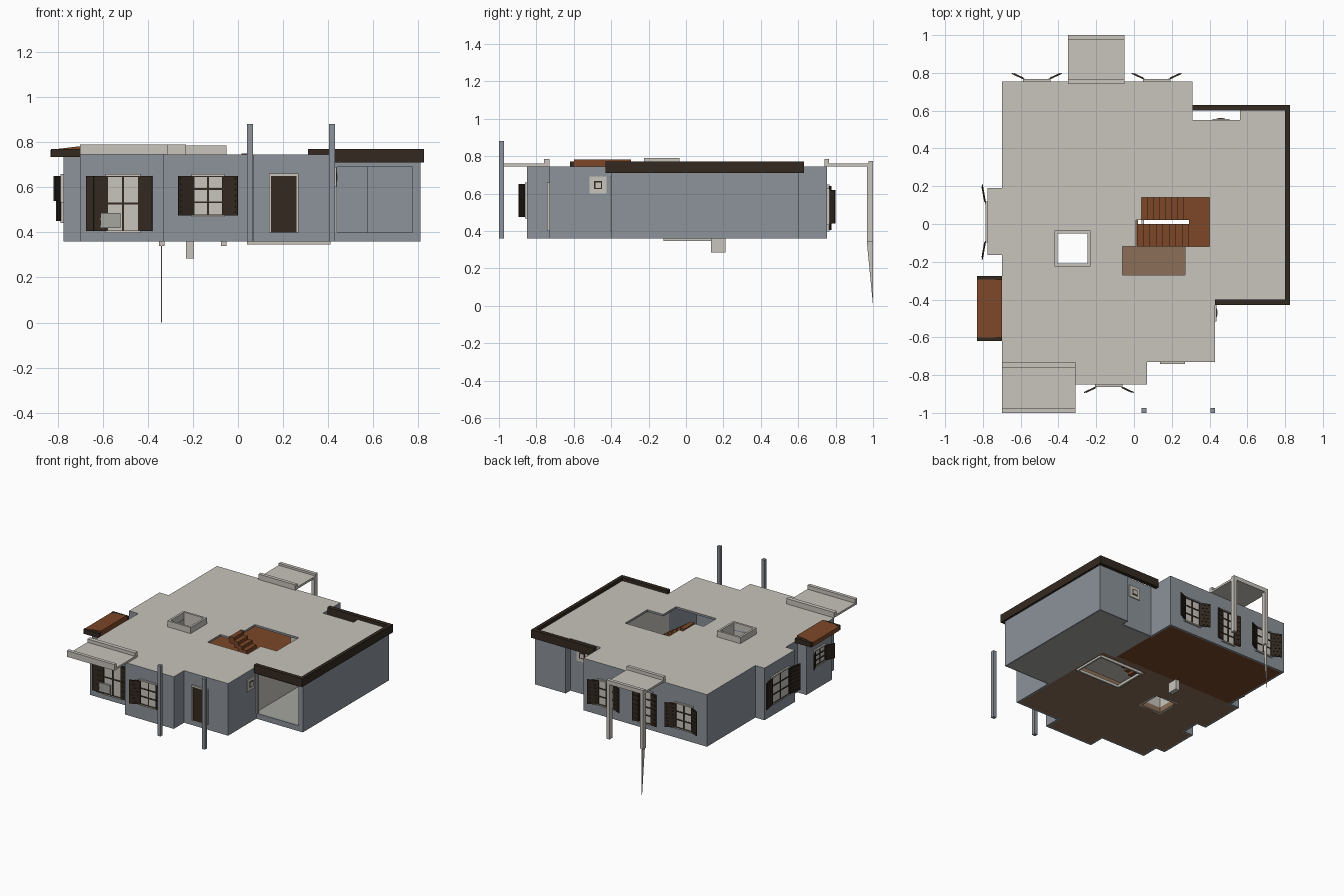
import bpy, bmesh, math
from mathutils import Matrix, Vector

if "Cube" in bpy.data.objects:
    bpy.data.objects.remove(bpy.data.objects["Cube"])


def mat(name, hexa):
    m = bpy.data.materials.new(name)
    c = [int(hexa[i:i + 2], 16) / 255 for i in (0, 2, 4)]
    m.diffuse_color = [((v + .055) / 1.055) ** 2.4 if v > .04 else v / 12.92 for v in c] + [1]
    m.use_nodes = True
    m.node_tree.nodes["Principled BSDF"].inputs["Base Color"].default_value = m.diffuse_color
    return m


WALL = mat("blue_grey_wall", "8C939A")
BEIGE = mat("beige_plaster", "C8C4BC")
DARK = mat("dark_brown_trim", "332920")
RED = mat("red_brown_wood", "7C4728")
BROWN = mat("brown_floor", "8B6F57")
GREY = mat("grey_concrete", "A6A69F")


def finish(name, bm, mats):
    me = bpy.data.meshes.new(name)
    bm.to_mesh(me)
    bm.free()
    for m in mats:
        me.materials.append(m)
    ob = bpy.data.objects.new(name, me)
    bpy.context.scene.collection.objects.link(ob)
    return ob


def boxes(name, lst, m, M=Matrix()):
    """Join axis boxes (x0,y0,z0,x1,y1,z1) into one object."""
    bm = bmesh.new()
    for x0, y0, z0, x1, y1, z1 in lst:
        T = Matrix.Translation(((x0 + x1) / 2, (y0 + y1) / 2, (z0 + z1) / 2))
        S = Matrix.Diagonal((abs(x1 - x0), abs(y1 - y0), abs(z1 - z0), 1))
        bmesh.ops.create_cube(bm, size=1, matrix=M @ T @ S)
    return finish(name, bm, [m])


def ring(x0, y0, x1, y1, t, z0, z1):
    return [(x0, y0, z0, x1, y0 + t, z1), (x0, y1 - t, z0, x1, y1, z1),
            (x0, y0 + t, z0, x0 + t, y1 - t, z1), (x1 - t, y0 + t, z0, x1, y1 - t, z1)]


# house footprint as rectangles x0,y0,x1,y1
PLAN = [(-.70, -.73, .31, .755), (-.33, -.85, .07, -.73), (.31, -.73, .43, -.40),
        (.31, -.40, .81, .55), (.56, .55, .81, .605),
        (-.775, -.165, -.70, .19), (-.775, -.60, -.70, -.30)]
SHAFT = (-.405, -.21, -.24, -.05)
STAIR_FLOOR = (.02, -.12, .40, .14)
ROOF_HOLES = [(.04, 0, .40, .14), (.01, -.12, .40, .02), (-.06, -.27, .27, -.12), SHAFT]
GARAGE = [(.31, .17, .81, .605), (.42, -.40, .81, .17)]
DOORWAY = (.44, -.41, .775, -.37)
T = .015


def hit(x, y, rects):
    return any(a < x < c and b < y < d for a, b, c, d in rects)


def core(x, y):
    return all(hit(x + i * T, y + j * T, PLAN) for i in (-1, 0, 1) for j in (-1, 0, 1))


def plan_solid(name, inside, z0, z1, mats):
    """Extrude all plan cells for which inside(x, y); mats: top, side, bottom."""
    rects = PLAN + ROOF_HOLES + GARAGE + [DOORWAY, STAIR_FLOOR, (0, .19, 0, .19)]
    xs = sorted({round(r[i] + o, 4) for r in rects for i in (0, 2) for o in (-T, 0, T)})
    ys = sorted({round(r[i] + o, 4) for r in rects for i in (1, 3) for o in (-T, 0, T)})
    cells = {(i, j) for i in range(len(xs) - 1) for j in range(len(ys) - 1)
             if inside((xs[i] + xs[i + 1]) / 2, (ys[j] + ys[j + 1]) / 2)}
    bm = bmesh.new()

    def face(pts, k):
        bm.faces.new([bm.verts.new(p) for p in pts]).material_index = k
    for i, j in cells:
        a, b, c, d = xs[i], ys[j], xs[i + 1], ys[j + 1]
        q = [(a, b), (c, b), (c, d), (a, d)]
        face([(*p, z1) for p in q], 0)
        face([(*p, z0) for p in reversed(q)], 2)
        for k, n in enumerate([(i, j - 1), (i + 1, j), (i, j + 1), (i - 1, j)]):
            if n not in cells:
                p, r = q[k], q[(k + 1) % 4]
                face([(*p, z0), (*r, z0), (*r, z1), (*p, z1)], 1)
    bmesh.ops.remove_doubles(bm, verts=bm.verts, dist=1e-5)
    bmesh.ops.dissolve_limit(bm, angle_limit=.01, verts=bm.verts, edges=bm.edges, delimit={'MATERIAL'})
    return finish(name, bm, mats)


# shell: walls, ceiling slab, floors
plan_solid("outer_walls", lambda x, y: hit(x, y, PLAN) and not core(x, y) and not hit(x, y, [DOORWAY]),
           .36, .73, [WALL] * 3)
plan_solid("ceiling_slab", lambda x, y: hit(x, y, PLAN) and not hit(x, y, ROOF_HOLES),
           .73, .745, [BEIGE, WALL, BEIGE])
holes = [SHAFT, STAIR_FLOOR]
plan_solid("garage_floor", lambda x, y: core(x, y) and hit(x, y, GARAGE) and not hit(x, y, holes),
           .36, .40, [GREY] * 3)
for nm, test, m in (("front_rooms_floor", lambda y: y < .19, BROWN), ("back_rooms_floor", lambda y: y > .19, RED)):
    plan_solid(nm, lambda x, y: core(x, y) and test(y) and not hit(x, y, GARAGE + holes), .36, .40, [m] * 3)
boxes("garage_lintel_and_sill", [(.44, -.40, .69, .775, -.385, .73), (.44, -.40, .36, .775, -.385, .40)], WALL)
boxes("garage_jamb", [(.432, -.405, .40, .44, -.385, .69)], BEIGE)
boxes("garage_partition", [(.41, -.385, .40, .42, .17, .73), (.31, .17, .40, .42, .18, .73),
                           (.31, .18, .40, .32, .55, .73)], BEIGE)
boxes("chimney_shaft", ring(-.42, -.225, -.23, -.035, T, .36, .79), BEIGE)
boxes("drain_box", [(-.23, .135, .285, -.195, .21, .36)], BEIGE)
boxes("stairwell_rim", ring(.04, -.12, .41, .135, .012, .345, .365), BEIGE)

# stairs with two flights and a landing
N = 8
st = [(.29, -.12, .54, .40, .14, .565)]
for k in range(N):
    z = .40 + .165 * k / N
    st.append((.04 + .25 * k / N, .02, z - .025, .04 + .25 * (k + 1) / N, .14, z + .022))
    z = .565 + .185 * k / N
    st.append((.29 - .275 * k / N, -.12, z - .025, .29 - .275 * (k + 1) / N, 0, z + .023))
boxes("stairs", st, RED)

# garage eaves, left awning
boxes("garage_eaves", [(.43, -.43, .71, .825, -.40, .77), (.80, -.40, .71, .825, .60, .77),
                       (.31, .60, .71, .825, .63, .77)], DARK)
boxes("awning_trim", [(-.83, -.62, .735, -.70, -.60, .77), (-.83, -.295, .735, -.70, -.275, .77),
                      (-.83, -.60, .735, -.82, -.295, .765)], DARK)
bm = bmesh.new()
prof = [(-.832, .735), (-.70, .735), (-.70, .782), (-.832, .766)]
f = bm.faces.new([bm.verts.new((x, -.60, z)) for x, z in prof])
ext = bmesh.ops.extrude_face_region(bm, geom=[f])
bmesh.ops.translate(bm, vec=(0, .305, 0), verts=[v for v in ext['geom'] if isinstance(v, bmesh.types.BMVert)])
bmesh.ops.recalc_face_normals(bm, faces=bm.faces)
finish("awning_roof", bm, [RED])

# porches and posts
boxes("front_porch_roof", [(-.70, -1, .745, -.31, -.73, .76), (-.70, -1, .76, -.31, -.975, .79),
                           (-.70, -.76, .76, -.31, -.73, .785)], BEIGE)
boxes("back_porch_roof", [(-.35, .74, .745, -.05, 1, .76), (-.35, .74, .76, -.05, .765, .785),
                          (-.35, .975, .76, -.05, 1, .775)], BEIGE)
boxes("back_porch_posts", [(-.35, .967, .34, -.325, 1, .745), (-.075, .967, .34, -.05, 1, .745)], BEIGE)
bm = bmesh.new()
v = [bm.verts.new((x, y, z)) for x in (-.341, -.338) for y, z in ((.967, .34), (1, .34), (1, 0))]
bm.faces.new(v[:3])
bm.faces.new(v[:2:-1])
for a, b in ((0, 1), (1, 2), (2, 0)):
    bm.faces.new((v[a], v[a + 3], v[b + 3], v[b]))
bmesh.ops.recalc_face_normals(bm, faces=bm.faces)
finish("post_spike", bm, [BEIGE])
boxes("front_posts", [(.04, -1, .36, .066, -.974, .88), (.404, -1, .36, .43, -.974, .88)], WALL)


def window(name, x, y, turn, w, z0, z1, sw, ang=25, cols=2, rows=3):
    """Framed window with louvred shutters; faces -y before turning."""
    M = Matrix.Translation((x, y, 0)) @ Matrix.Rotation(math.radians(turn), 4, 'Z')
    h = w / 2
    boxes(name + "_pane", [(-h, -.004, z0, h, 0, z1)], BEIGE, M)
    boxes(name + "_frame", [(-h - .008, -.012, z0 - .008, h + .008, 0, z0), (-h - .008, -.012, z1, h + .008, 0, z1 + .008),
                            (-h - .008, -.012, z0, -h, 0, z1), (h, -.012, z0, h + .008, 0, z1)], BEIGE, M)
    t = .004
    bars = [(-h + w * i / cols - t, -.008, z0, -h + w * i / cols + t, 0, z1) for i in range(cols + 1)]
    bars += [(-h, -.008, z0 + (z1 - z0) * i / rows - t, h, 0, z0 + (z1 - z0) * i / rows + t) for i in range(rows + 1)]
    boxes(name + "_bars", bars, DARK, M)
    for s in (-1, 1):
        H = M @ Matrix.Translation((s * h, -.008, 0)) @ Matrix.Rotation(math.radians(-s * ang), 4, 'Z')
        leaf = [(0, -.006, z0, s * sw, 0, z1)]
        leaf += [(s * .01, -.009, z0 + (z1 - z0) * (i + .4) / 7, s * (sw - .01), -.006, z0 + (z1 - z0) * (i + .7) / 7)
                 for i in range(7)]
        boxes(name + "_shutter", leaf, DARK, H)


# windows and doors
window("front_window", -.133, -.85, 0, .13, .475, .65, .075)
window("front_left_door", -.51, -.73, 0, .14, .405, .65, .06, 3, 2, 2)
boxes("front_left_door_wide_shutter", [(-.675, -.74, .405, -.60, -.73, .65)], DARK)
boxes("vent_box", [(-.61, -.755, .42, -.52, -.74, .485)], GREY)
window("back_left_window", -.515, .755, 180, .13, .44, .62, .075)
window("back_right_window", .12, .755, 180, .13, .44, .62, .075)
window("back_door", -.20, .755, 180, .10, .405, .64, .05, 10, 2, 4)
window("bay_window", -.775, .01, -90, .20, .45, .645, .10, 10)
window("awning_window", -.775, -.45, -90, .12, .54, .65, .07)
boxes("front_door", [(.147, -.737, .40, .26, -.73, .65)], DARK)
boxes("front_door_frame", [(.138, -.742, .40, .147, -.73, .66), (.26, -.742, .40, .269, -.73, .66),
                           (.147, -.742, .65, .26, -.73, .66)], BEIGE)

# small square windows
for nm, x, y, turn in (("side", .43, -.47, 90), ("back", .46, .55, 180)):
    M = Matrix.Translation((x, y, .645)) @ Matrix.Rotation(math.radians(turn), 4, 'Z')
    for part, s, d, m in (("frame", .045, .007, BEIGE), ("rim", .022, .009, DARK), ("pane", .015, .011, BEIGE)):
        boxes(f"{nm}_small_window_{part}", [(-s, -d, -s, s, 0, s)], m, M)
